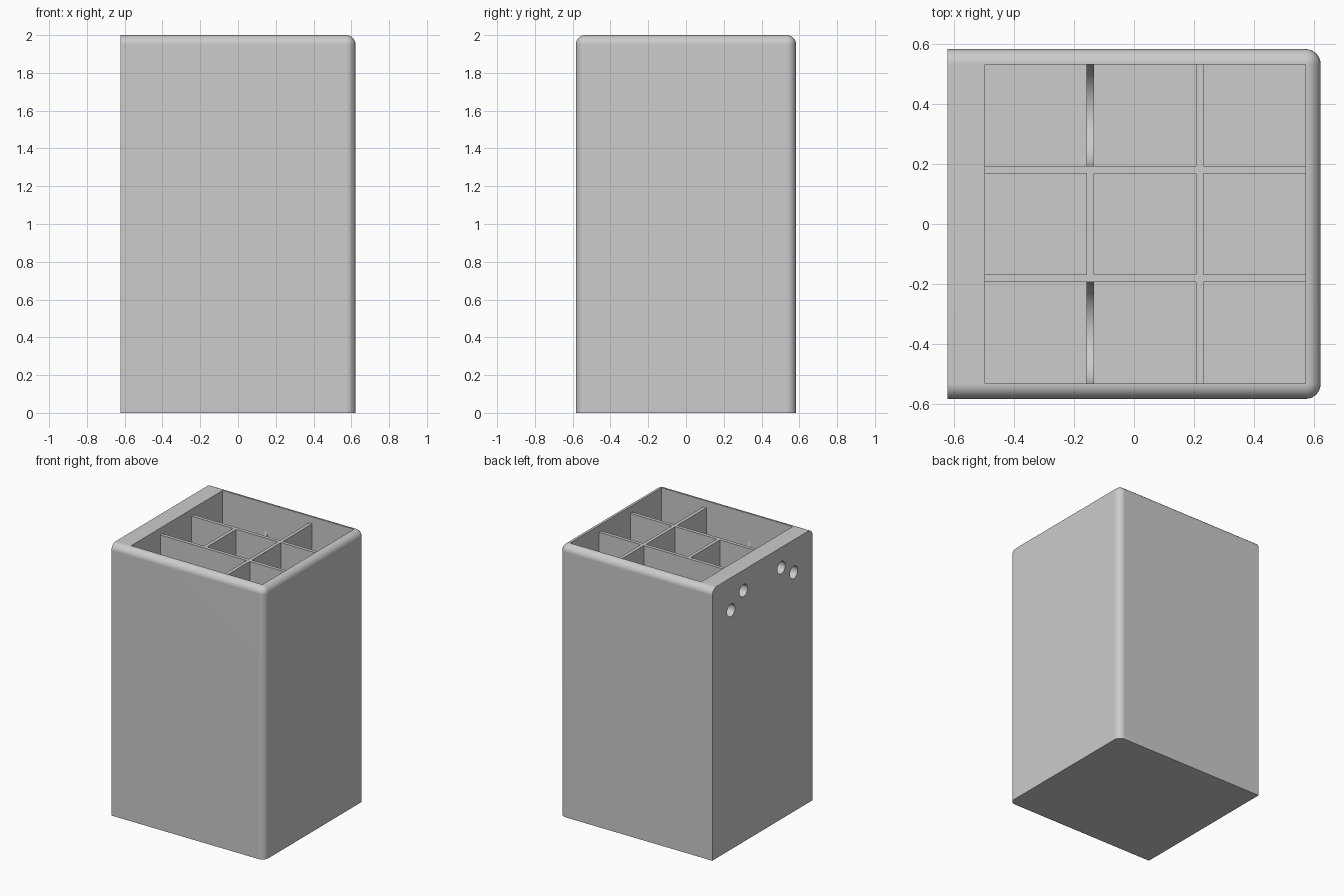
import bpy, bmesh, math
from mathutils import Matrix, Vector

cube = bpy.data.objects.get("Cube")
if cube:
    bpy.data.objects.remove(cube, do_unlink=True)

# Overall and inner dimensions
HX, HY, H = 0.622, 0.583, 2.0
X0, X1, IY = -0.497, 0.571, 0.532
FLOOR, TOP, T = 0.05, 1.95, 0.025
CELL_X = (X1 - X0 - 2 * T) / 3
CELL_Y = (2 * IY - 2 * T) / 3

grey = bpy.data.materials.new("plain_grey")
grey.use_nodes = True
colour = (0.604, 0.604, 0.604, 1)
grey.diffuse_color = colour
grey.node_tree.nodes["Principled BSDF"].inputs["Base Color"].default_value = colour


def make_object(name, bm):
    bmesh.ops.recalc_face_normals(bm, faces=bm.faces)
    mesh = bpy.data.meshes.new(name)
    bm.to_mesh(mesh)
    bm.free()
    mesh.materials.append(grey)
    obj = bpy.data.objects.new(name, mesh)
    bpy.context.collection.objects.link(obj)
    return obj


def box_bm(lo, hi):
    lo, hi = Vector(lo), Vector(hi)
    bm = bmesh.new()
    bmesh.ops.create_cube(bm, size=1, matrix=Matrix.Translation((lo + hi) / 2)
                          @ Matrix.Diagonal((*(hi - lo), 1)))
    return bm


def activate(obj):
    bpy.ops.object.select_all(action="DESELECT")
    obj.select_set(True)
    bpy.context.view_layer.objects.active = obj


def smooth(obj):
    activate(obj)
    bpy.ops.object.shade_smooth_by_angle(angle=math.radians(30))


def cut(obj, cutter):
    cutter.hide_render = True
    mod = obj.modifiers.new("cut", "BOOLEAN")
    mod.operation, mod.solver, mod.object = "DIFFERENCE", "EXACT", cutter
    activate(obj)
    bpy.ops.object.modifier_apply(modifier=mod.name)
    bpy.data.objects.remove(cutter, do_unlink=True)


# Outer case: rounded everywhere except the bottom and the flat mounting side
bm = box_bm((-HX, -HY, 0), (HX, HY, H))
rounded = []
for e in bm.edges:
    mid = (e.verts[0].co + e.verts[1].co) / 2
    if mid.x > -HX + 0.01 and mid.z > 0.01 and (mid.z > H - 0.01 or mid.x > HX - 0.01):
        rounded.append(e)
bmesh.ops.bevel(bm, geom=rounded, offset=0.05, segments=8, profile=0.5, affect="EDGES")
case = make_object("case", bm)

# Hollow interior
cut(case, make_object("cavity_cutter", box_bm((X0, -IY, FLOOR), (X1, IY, H + 0.1))))

# Blind mounting holes in the thick side
for side in (-1, 1):
    for y, z in ((0.365, 1.76), (0.22, 1.85)):
        bm = bmesh.new()
        bmesh.ops.create_cone(bm, cap_ends=True, segments=32, radius1=0.046, radius2=0.046,
                              depth=0.2, matrix=Matrix.Translation((-HX, side * y, z))
                              @ Matrix.Rotation(math.pi / 2, 4, "Y"))
        cut(case, make_object("hole_cutter", bm))

smooth(case)
case.modifiers.new("even_shading", "WEIGHTED_NORMAL").keep_sharp = True

# Long dividers across the width
for name, y in (("front_divider", -1), ("back_divider", 1)):
    c = y * (CELL_Y + T) / 2
    make_object(name, box_bm((X0, c - T / 2, FLOOR), (X1, c + T / 2, TOP)))


# Panel with a half-round scoop in its top edge
def scooped_panel(name, x, yc):
    r, n = CELL_Y / 2, 24
    outline = [(yc + r * math.cos(a), 1.8 - r * math.sin(a))
               for a in (math.pi * i / n for i in range(n + 1))]
    outline += [(yc - r, FLOOR), (yc + r, FLOOR)]
    bm = bmesh.new()
    face = bm.faces.new([bm.verts.new((x - T / 2, y, z)) for y, z in outline])
    out = bmesh.ops.extrude_face_region(bm, geom=[face])
    bmesh.ops.translate(bm, vec=(T, 0, 0),
                        verts=[v for v in out["geom"] if isinstance(v, bmesh.types.BMVert)])
    smooth(make_object(name, bm))


# Cross panels between the long dividers
for col, side in enumerate(("right", "left")):
    x = X0 + (col + 1) * CELL_X + (col + 0.5) * T
    for row, place in ((-1, "front"), (0, "middle"), (1, "back")):
        yc = row * (CELL_Y + T)
        name = f"{side}_{place}_panel"
        if col == 0 and row:
            scooped_panel(name, x, yc)
        else:
            make_object(name, box_bm((x - T / 2, yc - CELL_Y / 2, FLOOR),
                                     (x + T / 2, yc + CELL_Y / 2, TOP)))
